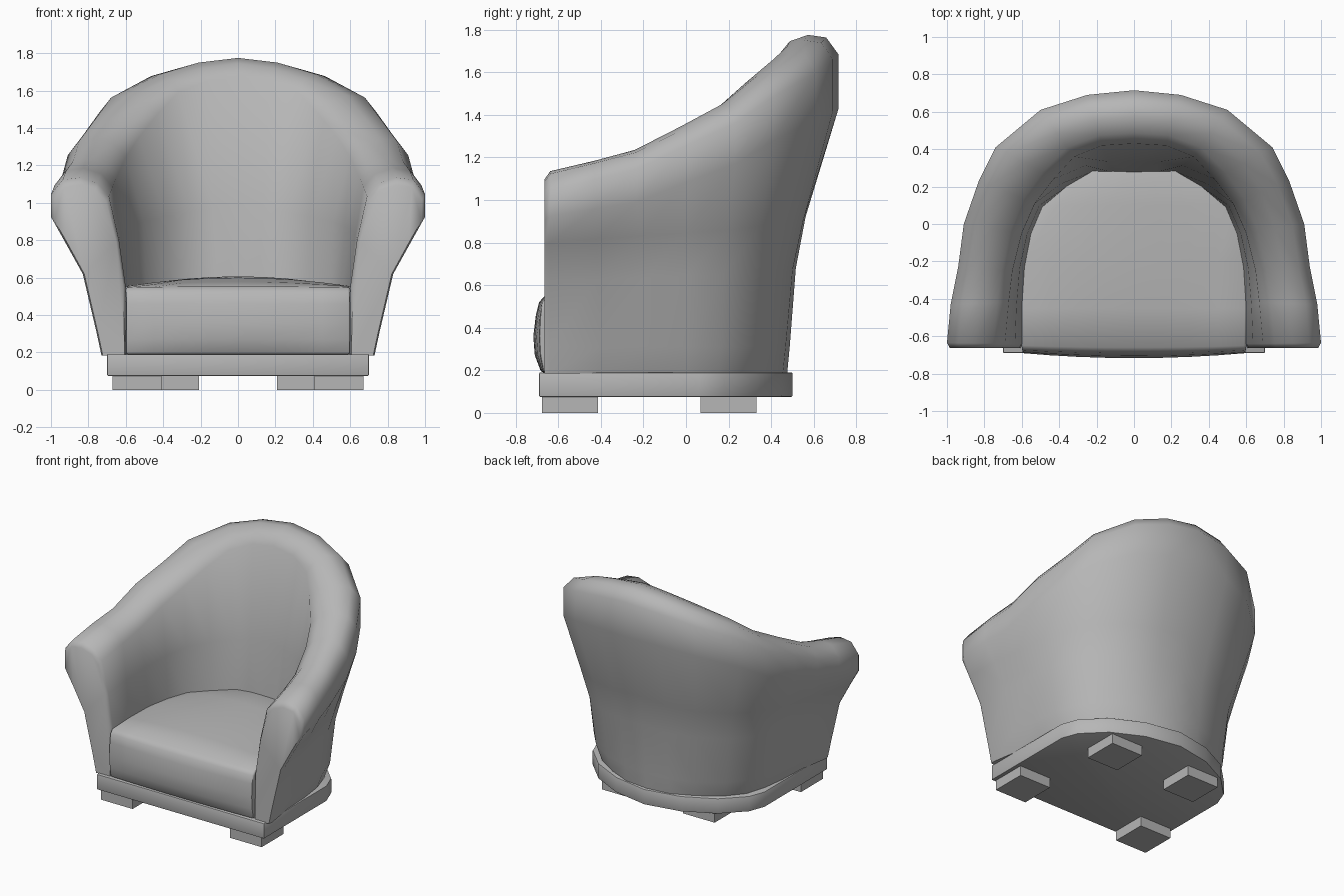
import bpy, bmesh, math

if "Cube" in bpy.data.objects:
    bpy.data.objects.remove(bpy.data.objects["Cube"])

GREY = bpy.data.materials.new("grey_fabric")
GREY.diffuse_color = (.47, .47, .47, 1)
GREY.use_nodes = True
GREY.node_tree.nodes["Principled BSDF"].inputs["Base Color"].default_value = GREY.diffuse_color


def lerp(a, b, t):
    return a + (b - a) * t


def make_object(name, verts, faces, smooth=None, mirror=False, bevel=0.0):
    mesh = bpy.data.meshes.new(name)
    bm = bmesh.new()
    vs = [bm.verts.new(v) for v in verts]
    for f in faces:
        bm.faces.new([vs[i] for i in f])
    bmesh.ops.recalc_face_normals(bm, faces=bm.faces[:])
    bm.to_mesh(mesh)
    bm.free()
    mesh.materials.append(GREY)
    ob = bpy.data.objects.new(name, mesh)
    bpy.context.collection.objects.link(ob)
    bpy.ops.object.select_all(action='DESELECT')
    ob.select_set(True)
    bpy.context.view_layer.objects.active = ob
    if mirror:
        m = ob.modifiers.new("mirror", 'MIRROR')
        m.merge_threshold = 0.0005
        bpy.ops.object.modifier_apply(modifier="mirror")
    if bevel:
        b = ob.modifiers.new("bevel", 'BEVEL')
        b.width, b.segments, b.limit_method = bevel, 2, 'ANGLE'
        b.angle_limit = math.radians(50)
        bpy.ops.object.modifier_apply(modifier="bevel")
    if smooth:
        bpy.ops.object.shade_smooth_by_angle(angle=math.radians(smooth))
    return ob


# Wrap-around back and arms: half of the U, from arm front to middle of back.
# Each station: outer foot, outer bulge, inner rim, inner foot (x, y), rim height
STATIONS = [
    ((.73, -.64), (1.0, -.635), (.69, -.64), (.60, -.64), 1.135),
    ((.725, -.4), (.98, -.43), (.67, -.42), (.60, -.45), 1.185),
    ((.715, -.18), (.94, -.23), (.65, -.25), (.585, -.23), 1.235),
    ((.69, 0), (.91, 0), (.60, -.05), (.55, -.05), 1.345),
    ((.64, .16), (.83, .23), (.53, .11), (.49, .09), 1.45),
    ((.53, .29), (.74, .41), (.43, .24), (.36, .20), 1.575),
    ((.36, .40), (.50, .61), (.32, .36), (.22, .28), 1.69),
    ((.18, .455), (.25, .69), (.17, .42), (.11, .275), 1.75),
    ((0, .475), (0, .715), (0, .43), (0, .27), 1.775),
]


def section(st, t):
    foot, bulge, rim, inner, h = st
    tuck = .955 if 0 < t < .8 else 1  # the shell draws in where it meets the plinth

    def p(a, b, f, z):
        return (lerp(a[0], b[0], f), lerp(a[1], b[1], f), z)
    x0, y0, z0 = p(foot, bulge, 0, .185)
    return [
        (x0 * tuck, y0 * tuck if y0 > 0 else y0, z0),
        p(foot, bulge, lerp(.10, .05, t), .31),
        p(foot, bulge, lerp(.37, .17, t), lerp(.62, .68, t)),
        p(foot, bulge, lerp(.74, .36, t), lerp(.80, .92, t)),
        p(foot, bulge, 1, h - lerp(.21, .35, t)),
        p(foot, bulge, 1, h - .09),
        p(bulge, rim, .2, h - .012),
        p(bulge, rim, .5, h),
        p(bulge, rim, .8, h - .03),
        p(bulge, rim, 1, h - .1),
        p(rim, inner, .6, lerp(.8, 1.0, t)),
        p(rim, inner, 1, .55),
        p(rim, inner, 1, .185),
    ]


n = len(STATIONS)
rings = [section(s, i / (n - 1)) for i, s in enumerate(STATIONS)]
# slightly shrunken ring gives the arm fronts a soft edge
front = [(lerp(x, lerp(.66, .85, (z - .19) / .9), .1), -.664, z - .035 * max(0, z - .7) / .4)
         for x, y, z in rings[0]]
rings.insert(0, front)
k = len(front)
verts = [v for r in rings for v in r]
faces = [(i * k + j, i * k + (j + 1) % k, (i + 1) * k + (j + 1) % k, (i + 1) * k + j)
         for i in range(len(rings) - 1) for j in range(k)]
faces.append(tuple(range(k)))
make_object("back_and_arms", verts, faces, smooth=62, mirror=True)

# Seat cushion: side profile rows (y, z, half width, front bulge, crown)
ROWS = [
    (-.67, .19, .60, .01, 0), (-.685, .27, .60, .025, 0), (-.69, .36, .60, .027, 0),
    (-.685, .46, .60, .02, 0), (-.675, .52, .60, .015, 0), (-.65, .548, .60, .01, .005),
    (-.45, .553, .605, 0, .025), (-.2, .555, .60, 0, .045), (.1, .555, .55, 0, .052),
    (.33, .555, .32, 0, .052), (.33, .19, .32, 0, 0), (.1, .19, .55, 0, 0),
    (-.2, .19, .60, 0, 0),
]
COLS = [-1, -.75, -.5, -.25, 0, .25, .5, .75, 1]
verts = [(u * hw, y - bulge * (1 - u * u), z + crown * (1 - u * u))
         for u in COLS for y, z, hw, bulge, crown in ROWS]
k = len(ROWS)
faces = [(c * k + j, c * k + (j + 1) % k, (c + 1) * k + (j + 1) % k, (c + 1) * k + j)
         for c in range(len(COLS) - 1) for j in range(k)]
faces += [tuple(range(k)), tuple(range((len(COLS) - 1) * k, len(COLS) * k))]
make_object("seat_cushion", verts, faces, smooth=45, bevel=.012)


def prism(name, outline, z0, z1, **kw):
    m = len(outline)
    vs = [(x, y, z) for z in (z0, z1) for x, y in outline]
    fs = [tuple(range(m)), tuple(range(m, 2 * m))]
    fs += [(i, (i + 1) % m, m + (i + 1) % m, m + i) for i in range(m)]
    return make_object(name, vs, fs, **kw)


# Plinth under the shell
half = [(.70, -.69), (.70, .06), (.655, .18), (.50, .335), (.27, .45)]
outline = half + [(0, .50)] + [(-x, y) for x, y in reversed(half)]
prism("plinth", outline, .075, .19, smooth=30, bevel=.006)

# Four block feet
for side, s in (("left", -1), ("right", 1)):
    for where, cx, cy in (("front", .54, -.545), ("rear", .34, .20)):
        a = .132
        prism(f"{where}_{side}_foot",
              [(s * cx - a, cy - a), (s * cx + a, cy - a), (s * cx + a, cy + a), (s * cx - a, cy + a)],
              0, .076)
